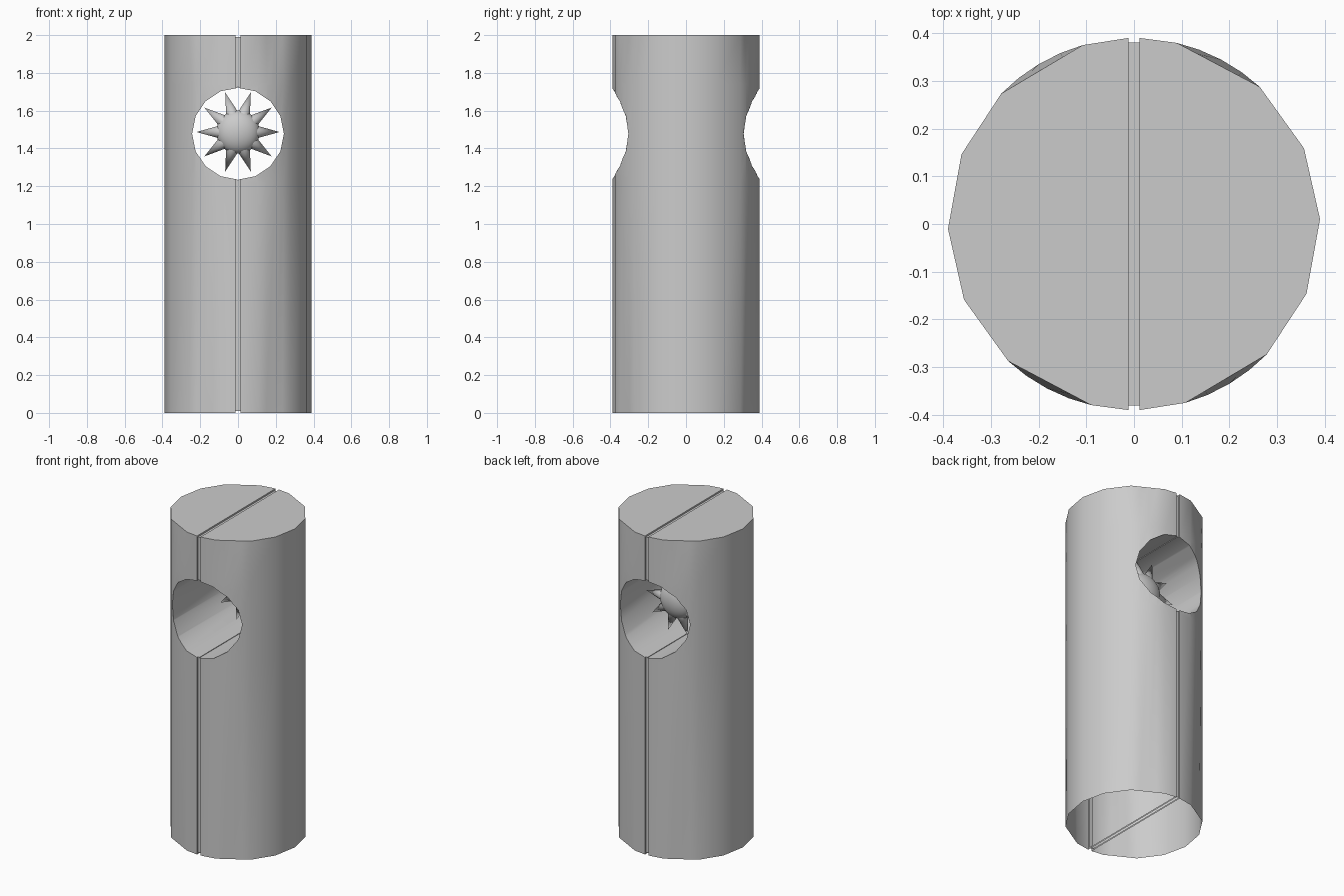
import bpy, bmesh, math
from mathutils import Vector, Matrix

if "Cube" in bpy.data.objects:
    bpy.data.objects.remove(bpy.data.objects["Cube"])

R, H = 0.39, 2.0
HOLE_Z, HOLE_R = 1.478, 0.243


def new_object(name, bm):
    bmesh.ops.recalc_face_normals(bm, faces=bm.faces)
    me = bpy.data.meshes.new(name)
    bm.to_mesh(me)
    bm.free()
    ob = bpy.data.objects.new(name, me)
    bpy.context.collection.objects.link(ob)
    return ob


def activate(ob):
    bpy.ops.object.select_all(action='DESELECT')
    ob.select_set(True)
    bpy.context.view_layer.objects.active = ob


def cut(target, cutter):
    cutter.hide_render = True
    mod = target.modifiers.new("cut", 'BOOLEAN')
    mod.operation, mod.solver, mod.object = 'DIFFERENCE', 'EXACT', cutter
    activate(target)
    bpy.ops.object.modifier_apply(modifier=mod.name)
    bpy.data.objects.remove(cutter)


def box(x, y, z):
    bm = bmesh.new()
    size = [b - a for a, b in (x, y, z)]
    mid = [(a + b) / 2 for a, b in (x, y, z)]
    bmesh.ops.create_cube(bm, size=1, matrix=Matrix.Translation(mid) @ Matrix.Diagonal((*size, 1)))
    return new_object("groove_cutter", bm)


# Column: coarse rims, rounder in the band around the hole
half = [1.5, 24, 47.5, 76.7, 88.2, 91.8, 106, 135.5, 158]
angles = half + [a + 180 for a in half]
corners = [Vector((R * math.cos(math.radians(a)), R * math.sin(math.radians(a)))) for a in angles]
rim, band = [], []
for i, p in enumerate(corners):
    q = corners[(i + 1) % len(corners)]
    long_side = (q - p).length > 0.18
    steps = 4 if long_side else 1
    for k in range(steps):
        c = p.lerp(q, k / steps)
        rim.append(c)
        band.append(c.normalized() * R if long_side else c)
bm = bmesh.new()
rings = [[bm.verts.new((c.x, c.y, z)) for c in pts]
         for z, pts in ((0, rim), (1.22, band), (1.74, band), (H, rim))]
n = len(rim)
for a, b in zip(rings, rings[1:]):
    for i in range(n):
        j = (i + 1) % n
        bm.faces.new((a[i], a[j], b[j]))
        bm.faces.new((a[i], b[j], b[i]))
bm.faces.new(rings[0])
bm.faces.new(rings[-1])
column = new_object("column", bm)

# Round window tunnel
bm = bmesh.new()
bmesh.ops.create_cone(bm, cap_ends=True, segments=16, radius1=HOLE_R, radius2=HOLE_R, depth=2,
                      matrix=Matrix.Translation((0, 0, HOLE_Z)) @ Matrix.Rotation(math.pi / 2, 4, 'X'))
cut(column, new_object("window_cutter", bm))

# Seam groove over front, back, top and bottom, with a fine seam in the tunnel
w = (-0.012, 0.012)
cut(column, box(w, (-0.5, -0.38), (-0.1, 2.1)))
cut(column, box(w, (0.38, 0.5), (-0.1, 2.1)))
cut(column, box(w, (-0.6, 0.6), (1.99, 2.2)))
cut(column, box(w, (-0.6, 0.6), (-0.2, 0.01)))
cut(column, box((-0.003, 0.003), (-0.6, 0.6), (HOLE_Z - 0.246, HOLE_Z + 0.246)))

# Open underside
bm = bmesh.new()
bm.from_mesh(column.data)
bm.normal_update()
under = [f for f in bm.faces if max(v.co.z for v in f.verts) < 0.011 and f.normal.z < -0.9]
bmesh.ops.delete(bm, geom=under, context='FACES')
bm.to_mesh(column.data)
bm.free()
activate(column)
bpy.ops.object.shade_smooth_by_angle(angle=math.radians(35))

# Sun: central ball and ten ray cones
sun_pos = Matrix.Translation((0, 0.08, 1.487))
bm = bmesh.new()
bmesh.ops.create_uvsphere(bm, u_segments=28, v_segments=16, radius=0.115,
                          matrix=sun_pos @ Matrix.Diagonal((1, 0.6, 1, 1)))
ball = new_object("sun_ball", bm)
bm = bmesh.new()
for i in range(10):
    m = sun_pos @ Matrix.Rotation(math.radians(18 + 36 * i), 4, 'Y') @ Matrix.Translation((0, 0, 0.155))
    bmesh.ops.create_cone(bm, cap_ends=True, segments=12, radius1=0.036, radius2=0, depth=0.13, matrix=m)
rays = new_object("sun_rays", bm)
for ob in (ball, rays):
    activate(ob)
    bpy.ops.object.shade_smooth_by_angle(angle=math.radians(40))
